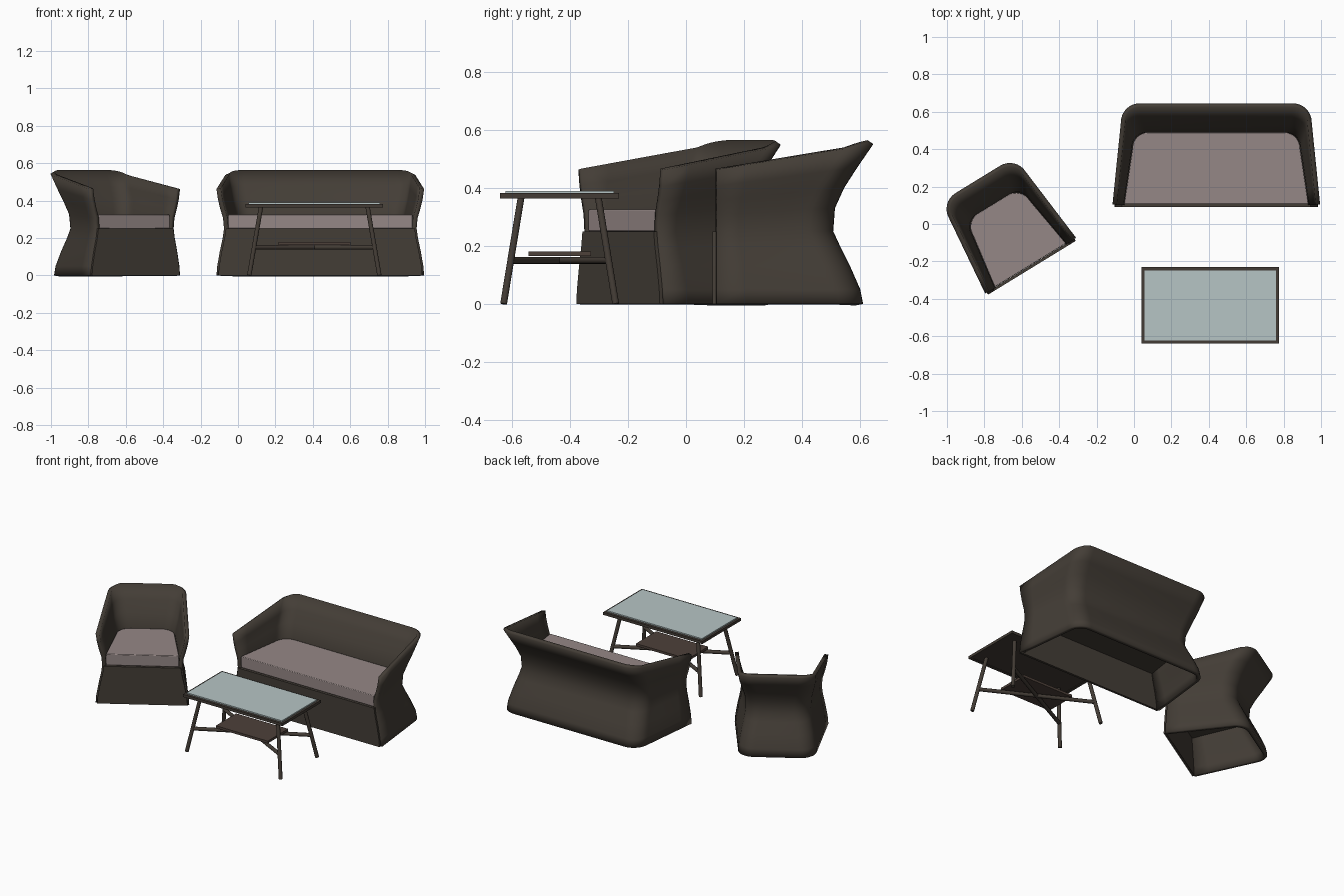
import bpy, bmesh, math
from mathutils import Vector, Matrix

if "Cube" in bpy.data.objects:
    bpy.data.objects.remove(bpy.data.objects["Cube"])


def material(name, rgb):
    m = bpy.data.materials.new(name)
    m.use_nodes = True
    m.diffuse_color = (*rgb, 1)
    m.node_tree.nodes["Principled BSDF"].inputs["Base Color"].default_value = (*rgb, 1)
    return m


WICKER = material("dark wicker", (0.057, 0.047, 0.037))
FABRIC = material("taupe fabric", (0.30, 0.245, 0.238))
GLASS = material("pale glass", (0.47, 0.56, 0.56))
FRAME = material("dark frame", (0.055, 0.044, 0.035))
SHELF = material("brown shelf", (0.075, 0.052, 0.042))

DEPTH = 0.54      # front edge to back rim
WAIST = 0.25      # narrowest height of the shell, also the seat height
# side inset, back inset, height for each level of the hourglass wall
LEVELS = [(0, 0.035, 0), (0.004, 0.045, 0.05), (0.018, 0.08, 0.13),
          (0.033, 0.115, 0.2), (0.04, 0.138, WAIST), (0.035, 0.132, 0.33),
          (0.02, 0.1, 0.4), (0.008, 0.055, 0.47), (0, 0, 0.55)]


def finish(name, bm, mat, place=None, smooth=None):
    bmesh.ops.recalc_face_normals(bm, faces=bm.faces)
    mesh = bpy.data.meshes.new(name)
    bm.to_mesh(mesh)
    bm.free()
    obj = bpy.data.objects.new(name, mesh)
    bpy.context.collection.objects.link(obj)
    mesh.materials.append(mat)
    if place:
        obj.matrix_world = place
    if smooth:
        bpy.ops.object.select_all(action='DESELECT')
        obj.select_set(True)
        bpy.context.view_layer.objects.active = obj
        bpy.ops.object.shade_smooth_by_angle(angle=math.radians(smooth))
    return obj


def u_path(half, back, radius=0.1, front=0.0):
    """Tapered U in plan: front, rounded back corner, mirrored."""
    taper = 0.045
    side = [Vector((half - taper * k / 4, front + (back - radius - front) * k / 4)) for k in range(4)]
    for k in range(9):
        a = math.pi / 2 * k / 8
        side.append(Vector((half - taper - radius * (1 - math.cos(a)),
                            back - radius + radius * math.sin(a))))
    return side + [Vector((-p.x, p.y)) for p in reversed(side)]


def box(name, center, size, mat):
    bm = bmesh.new()
    bmesh.ops.create_cube(bm, size=1)
    bmesh.ops.scale(bm, vec=size, verts=bm.verts)
    return finish(name, bm, mat, Matrix.Translation(center))


def prism(name, outline, z0, z1, mat, place, bevel=0.0):
    bm = bmesh.new()
    face = bm.faces.new([bm.verts.new((p.x, p.y, z0)) for p in outline])
    top = bmesh.ops.extrude_face_region(bm, geom=[face])["geom"]
    bmesh.ops.translate(bm, vec=(0, 0, z1 - z0),
                        verts=[v for v in top if isinstance(v, bmesh.types.BMVert)])
    obj = finish(name, bm, mat, place, 40)
    if bevel:
        mod = obj.modifiers.new("soft edge", 'BEVEL')
        mod.width = bevel
        mod.segments = 2
    return obj


def tub_seat(name, half, place):
    # hourglass wall, rising from the arm fronts to the back rim
    bm = bmesh.new()
    rings = []
    for inset, back_inset, z in LEVELS:
        back = DEPTH - back_inset
        ring = []
        for p in u_path(half - inset, back):
            rise = max(0, z - WAIST) / (0.55 - WAIST)
            height = z - 0.088 * rise * (1 - p.y / back)
            ring.append(bm.verts.new((p.x, p.y, height)))
        rings.append(ring)
    for low, high in zip(rings, rings[1:]):
        for i in range(len(low) - 1):
            bm.faces.new((low[i], low[i + 1], high[i + 1], high[i]))
    shell = finish(name + "_shell", bm, WICKER, place, 50)
    wall = shell.modifiers.new("wall", 'SOLIDIFY')
    wall.thickness = 0.024
    wall.offset = -1

    # apron under the seat, following the waisted sides
    bm = bmesh.new()
    rows = [[bm.verts.new((s * (half - inset - 0.01), 0.001, z)) for s in (-1, 1)]
            for inset, _, z in LEVELS if z <= WAIST]
    for a, b in zip(rows, rows[1:]):
        bm.faces.new((a[0], a[1], b[1], b[0]))
    apron = finish(name + "_front_panel", bm, WICKER, place)
    panel = apron.modifiers.new("panel", 'SOLIDIFY')
    panel.thickness = 0.015
    panel.offset = -1

    # seat base and cushion
    inner = u_path(half - 0.06, DEPTH - 0.152, 0.085, 0.002)
    prism(name + "_seat_base", inner, WAIST - 0.015, WAIST, WICKER, place)
    pad = u_path(half - 0.062, DEPTH - 0.155, 0.085, 0.002)
    prism(name + "_cushion", pad, WAIST, 0.325, FABRIC, place, 0.004)


tub_seat("sofa", 0.555, Matrix.Translation((0.44, 0.105, 0)))
tub_seat("armchair", 0.285, Matrix.Translation((-0.553, -0.222, 0)) @ Matrix.Rotation(math.radians(31.5), 4, 'Z'))


def bar(name, start, end, radius, mat):
    start, end = Vector(start), Vector(end)
    axis = end - start
    bm = bmesh.new()
    bmesh.ops.create_cone(bm, cap_ends=True, segments=12, radius1=radius,
                          radius2=radius, depth=axis.length)
    place = Matrix.Translation((start + end) / 2) @ axis.to_track_quat('Z', 'Y').to_matrix().to_4x4()
    return finish(name, bm, mat, place, 40)


# table top: rim, underside panel and glass
cx, cy = 0.408, -0.435
hx, hy, rim = 0.367, 0.205, 0.02
for s, side in ((-1, "right"), (1, "left")):
    box("table_rim_" + side, (cx + s * (hx - rim / 2), cy, 0.372), (rim, 2 * hy, 0.018), FRAME)
for s, side in ((-1, "front"), (1, "back")):
    box("table_rim_" + side, (cx, cy + s * (hy - rim / 2), 0.372), (2 * (hx - rim), rim, 0.018), FRAME)
box("table_panel", (cx, cy, 0.371), (2 * (hx - rim), 2 * (hy - rim), 0.01), FRAME)
box("table_glass", (cx, cy, 0.385), (2 * (hx - 0.015), 2 * (hy - 0.018), 0.008), GLASS)

# splayed legs and crossed stretchers
for sx, sy in ((-1, -1), (1, -1), (-1, 1), (1, 1)):
    tag = ("front" if sy < 0 else "back") + ("_left" if sx > 0 else "_right")
    foot = Vector((cx + sx * 0.348, cy + sy * 0.193, 0))
    head = Vector((cx + sx * 0.285, cy + sy * 0.133, 0.366))
    bar("table_leg_" + tag, foot, head, 0.012, FRAME)
    joint = foot.lerp(head, 0.41)
    bar("table_stretcher_" + tag, joint, (cx, cy, joint.z), 0.012, FRAME)

# lower shelf
box("table_shelf", (cx, cy, 0.172), (0.385, 0.215, 0.016), SHELF)
